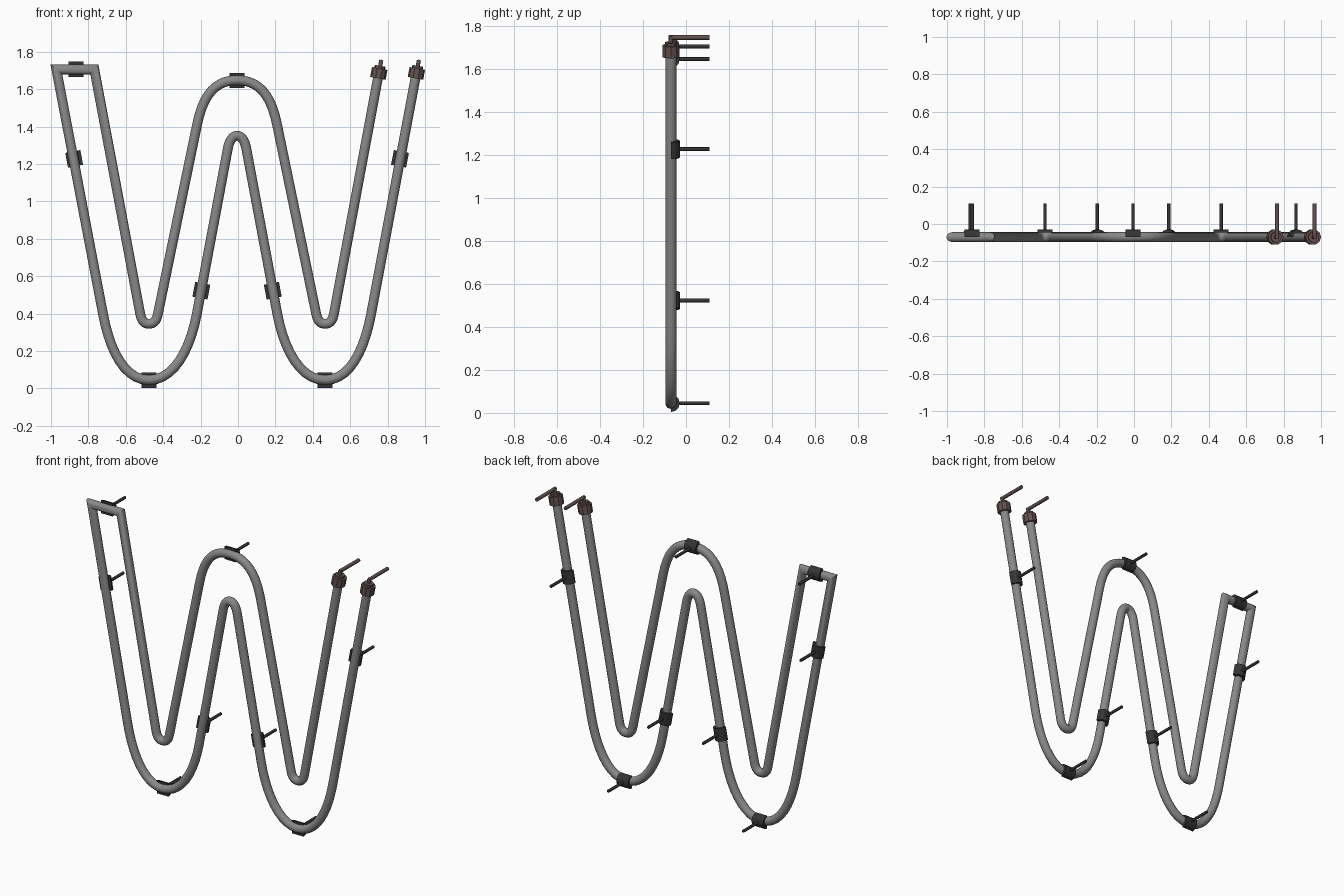
import bpy, bmesh, math
from mathutils import Vector, Matrix

cube = bpy.data.objects.get("Cube")
if cube:
    bpy.data.objects.remove(cube, do_unlink=True)

AXIS = -0.005      # x of the symmetry line
DEPTH = -0.07      # y of the tube centre line
LOBE = 0.471       # distance of the lower bends from the symmetry line
R = 0.026          # tube radius


def material(name, rgb):
    m = bpy.data.materials.new(name)
    m.use_nodes = True
    m.diffuse_color = (*rgb, 1)
    m.node_tree.nodes["Principled BSDF"].inputs["Base Color"].default_value = (*rgb, 1)
    return m


GREY = material("tube grey", (0.25, 0.25, 0.25))
DARK = material("clip charcoal", (0.035, 0.035, 0.035))
BROWN = material("cap brown", (0.13, 0.083, 0.083))


def finish(name, bm, mat, smooth=True):
    bmesh.ops.recalc_face_normals(bm, faces=bm.faces)
    mesh = bpy.data.meshes.new(name)
    bm.to_mesh(mesh)
    bm.free()
    mesh.materials.append(mat)
    ob = bpy.data.objects.new(name, mesh)
    bpy.context.collection.objects.link(ob)
    if smooth:
        bpy.ops.object.select_all(action='DESELECT')
        ob.select_set(True)
        bpy.context.view_layer.objects.active = ob
        bpy.ops.object.shade_smooth_by_angle(angle=math.radians(40))
    return ob


def add_rod(bm, a, b, radius, sides):
    a, b = Vector(a), Vector(b)
    rot = (b - a).to_track_quat('Z', 'Y').to_matrix().to_4x4()
    bmesh.ops.create_cone(bm, cap_ends=True, segments=sides, radius1=radius, radius2=radius,
                          depth=(b - a).length, matrix=Matrix.Translation((a + b) / 2) @ rot)


def bend(p0, p1, p2, p3, n=10):
    pts = [Vector(p) for p in (p0, p1, p2, p3)]
    out = []
    for i in range(n + 1):
        t = i / n
        w = ((1 - t) ** 3, 3 * t * (1 - t) ** 2, 3 * t * t * (1 - t), t ** 3)
        out.append(sum((p * k for p, k in zip(pts, w)), Vector((0, 0))))
    return out


def mirrored(pts):
    return [Vector((-p.x, p.y)) for p in reversed(pts)]


def sweep(name, path, radius, sides, mat):
    """Round tube along a flat path, with full-width mitred corners."""
    bm = bmesh.new()
    rings = []
    for i, p in enumerate(path):
        before = (p - path[max(i - 1, 0)]).normalized()
        after = (path[min(i + 1, len(path) - 1)] - p).normalized()
        tangent = (before + after).normalized()
        side = Vector((-tangent.y, tangent.x))
        widen = 1 / max(tangent.dot(after if after.length else before), 0.3)
        ring = []
        for k in range(sides):
            a = math.tau * k / sides
            q = p + side * math.cos(a) * radius * widen
            ring.append(bm.verts.new((q.x + AXIS, DEPTH + math.sin(a) * radius, q.y)))
        rings.append(ring)
    for r0, r1 in zip(rings, rings[1:]):
        for k in range(sides):
            j = (k + 1) % sides
            bm.faces.new((r0[k], r0[j], r1[j], r1[k]))
    bm.faces.new(rings[0])
    bm.faces.new(rings[-1])
    return finish(name, bm, mat)


# Outer run, right half: lower bend, then the small middle peak
outer = bend((LOBE + 0.246, 0.40), (0.68, 0.20), (0.60, 0.045), (LOBE, 0.045))
outer += bend((LOBE, 0.045), (0.342, 0.045), (0.252, 0.20), (0.215, 0.40))[1:]
outer += bend((0.05, 1.28), (0.041, 1.33), (0.022, 1.351), (0, 1.351), 8)
outer += mirrored(outer)[1:]

# Inner run, right half: narrow trough, then the wide middle arch
inner = bend((LOBE + 0.047, 0.40), (LOBE + 0.039, 0.36), (LOBE + 0.024, 0.346), (LOBE, 0.346), 8)
inner += bend((LOBE, 0.346), (LOBE - 0.024, 0.346), (LOBE - 0.040, 0.36), (LOBE - 0.048, 0.40), 8)[1:]
inner += bend((0.214, 1.41), (0.18, 1.58), (0.11, 1.648), (0, 1.648))
inner += mirrored(inner)[1:]

# One continuous tube, joined by a square bridge on the right-hand side of the model
ends = [Vector((0.956, 1.67)), Vector((0.755, 1.67))]
corners = [Vector((-0.966, 1.706)), Vector((-0.763, 1.706))]
sweep("bent_tube", [ends[0]] + outer + corners + inner[::-1] + [ends[1]], R, 20, GREY)

# End caps with their bent lead wires
for label, end in zip(("outer", "inner"), ends):
    axis = Vector((0.19, 0, 1)).normalized()
    base = Vector((end.x + AXIS, DEPTH, end.y)) - axis * 0.012
    bm = bmesh.new()
    add_rod(bm, base, base + axis * 0.054, 0.042, 10)
    add_rod(bm, base + axis * 0.05, base + axis * 0.068, 0.029, 10)
    finish(label + "_end_cap", bm, BROWN, smooth=False)
    bm = bmesh.new()
    top = base + axis * 0.091
    add_rod(bm, base + axis * 0.06, top + axis * 0.008, 0.011, 10)
    add_rod(bm, top - Vector((0, 0.01, 0)), (top.x, 0.11, top.z), 0.011, 10)
    finish(label + "_lead_wire", bm, BROWN)


def clip(name, x, z, tangent):
    """Half-round saddle behind the tube, with a mounting pin."""
    t = Vector((tangent[0], 0, tangent[1])).normalized()
    side = Vector((-t.z, 0, t.x))
    back = Vector((0, 1, 0))
    centre = Vector((x, DEPTH, z))
    bm = bmesh.new()
    steps = 6
    profile = [(0.041, math.pi * i / steps) for i in range(steps + 1)]
    profile += [(R - 0.002, a) for _, a in reversed(profile)]
    rows = []
    for end in (-0.04, 0.04):
        rows.append([bm.verts.new(centre + t * end + side * r * math.cos(a) + back * r * math.sin(a))
                     for r, a in profile])
    n = len(profile)
    for k in range(n):
        j = (k + 1) % n
        bm.faces.new((rows[0][k], rows[0][j], rows[1][j], rows[1][k]))
    for row in rows:
        for k in range(steps):
            bm.faces.new((row[k], row[k + 1], row[n - 2 - k], row[n - 1 - k]))
    finish(name + "_clip", bm, DARK, smooth=False)
    bm = bmesh.new()
    add_rod(bm, (x, DEPTH + 0.034, z), (x, 0.11, z), 0.009, 10)
    finish(name + "_pin", bm, DARK)


# Mounting clips, mirrored in pairs, then the two single ones
for s, label in ((1, "left"), (-1, "right")):
    clip(label + "_side", AXIS + s * 0.871, 1.228, (s * 0.19, 1))
    clip(label + "_middle", AXIS + s * 0.191, 0.523, (-s * 0.19, 1))
    clip(label + "_bottom", AXIS + s * LOBE, 0.045, (1, 0))
clip("arch", AXIS, 1.647, (1, 0))
clip("bridge", -0.865, 1.706, (1, 0))
